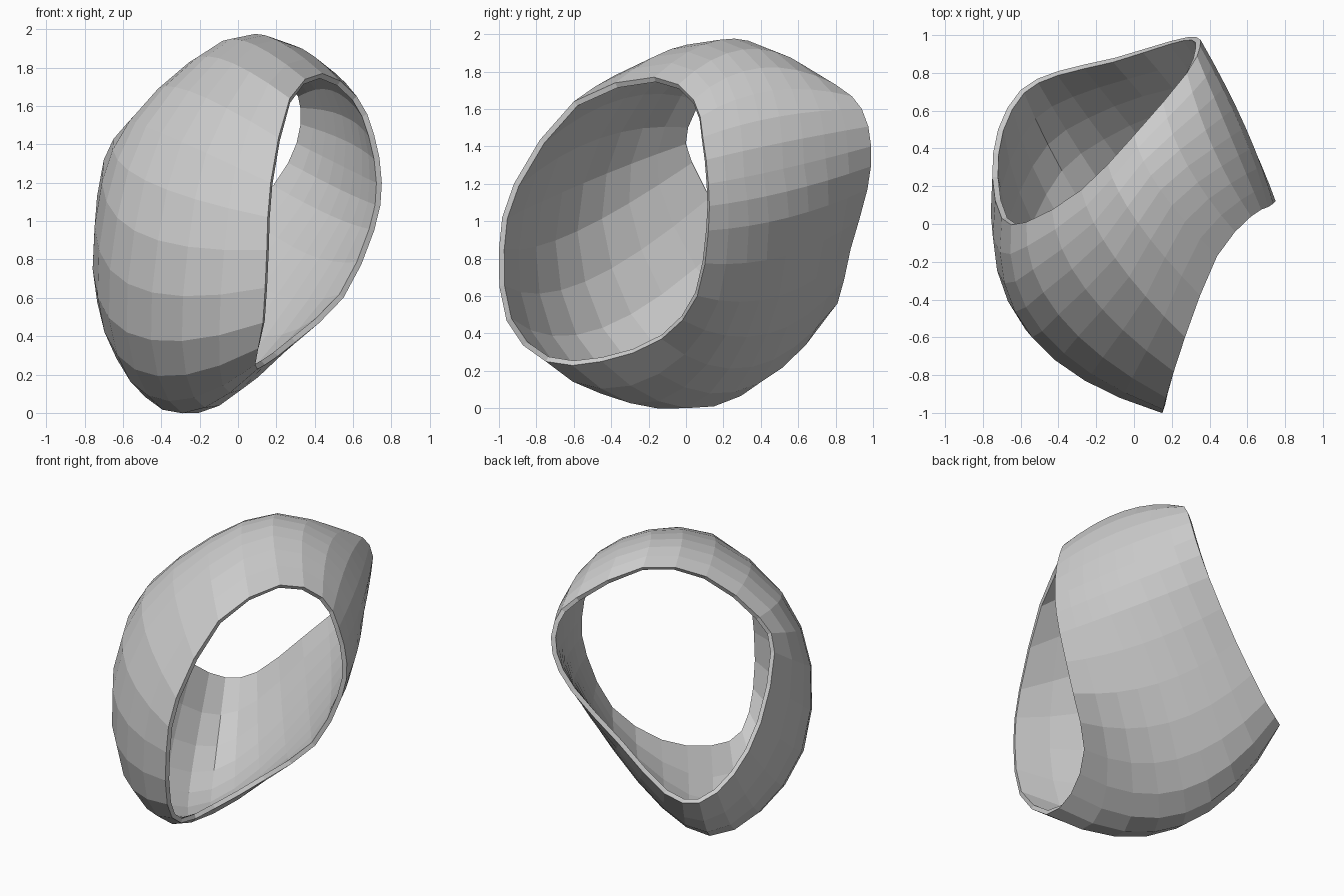
import bpy
import bmesh
from mathutils import Vector

if "Cube" in bpy.data.objects:
    bpy.data.objects.remove(bpy.data.objects["Cube"])

# Stations around the band: front rim, middle bulge, back rim
STATIONS = [
    ((.44, -.17, 1.77), (.14, .18, 1.97), (.00, .47, 1.89)),
    ((.62, .04, 1.65), (.42, .40, 1.82), (.28, .80, 1.73)),
    ((.71, .09, 1.45), (.57, .50, 1.56), (.35, .94, 1.60)),
    ((.75, .12, 1.20), (.58, .52, 1.28), (.33, .99, 1.40)),
    ((.71, .12, .95), (.50, .55, 1.02), (.20, .97, 1.17)),
    ((.55, .06, .60), (.22, .50, .60), (-.10, .88, .85)),
    ((.30, -.13, .37), (-.06, .35, .22), (-.40, .81, .56)),
    ((.14, -.45, .25), (-.30, .15, .01), (-.60, .71, .51)),
    ((.09, -.75, .25), (-.47, -.15, .09), (-.72, .50, .66)),
    ((.13, -.96, .47), (-.58, -.46, .42), (-.75, .25, .93)),
    ((.15, -1.0, .85), (-.54, -.60, .95), (-.70, .03, 1.32)),
    ((.17, -.92, 1.20), (-.40, -.48, 1.46), (-.57, .01, 1.52)),
    ((.27, -.60, 1.64), (-.10, -.18, 1.85), (-.28, .18, 1.79)),
]
AROUND = 2    # pieces between stations
ACROSS = 8    # pieces from rim to rim
THICKNESS = 0.03


def smooth_loop(points):
    """Closed smooth curve through the points."""
    n, out = len(points), []
    for i in range(n):
        a, b, c, d = (Vector(points[(i + j) % n]) for j in (-1, 0, 1, 2))
        for s in range(AROUND):
            t = s / AROUND
            out.append(0.5 * (2 * b + (c - a) * t + (2 * a - 5 * b + 4 * c - d) * t ** 2
                              + (3 * b - a - 3 * c + d) * t ** 3))
    return out


def bulge(a, m, b, t):
    """Parabola through the front rim, middle and back rim."""
    return a * (1 - t) * (1 - 2 * t) + m * 4 * t * (1 - t) + b * t * (2 * t - 1)


grey = bpy.data.materials.new("light_grey")
grey.diffuse_color = (0.6, 0.6, 0.6, 1)
grey.use_nodes = True
grey.node_tree.nodes["Principled BSDF"].inputs["Base Color"].default_value = grey.diffuse_color

# Curved band lofted between the two rims
front, middle, back = (smooth_loop([s[i] for s in STATIONS]) for i in range(3))
bm = bmesh.new()
rings = [[bm.verts.new(bulge(a, m, b, r / ACROSS)) for a, m, b in zip(front, middle, back)]
         for r in range(ACROSS + 1)]
count = len(front)
for low, high in zip(rings, rings[1:]):
    for k in range(count):
        j = (k + 1) % count
        bm.faces.new((low[k], low[j], high[j], high[k]))
mesh = bpy.data.meshes.new("twisted_band")
bm.to_mesh(mesh)
bm.free()
mesh.materials.append(grey)
band = bpy.data.objects.new("twisted_band", mesh)
bpy.context.collection.objects.link(band)

# Wall thickness grows inward
shell = band.modifiers.new("wall", 'SOLIDIFY')
shell.thickness = THICKNESS
shell.offset = -1
